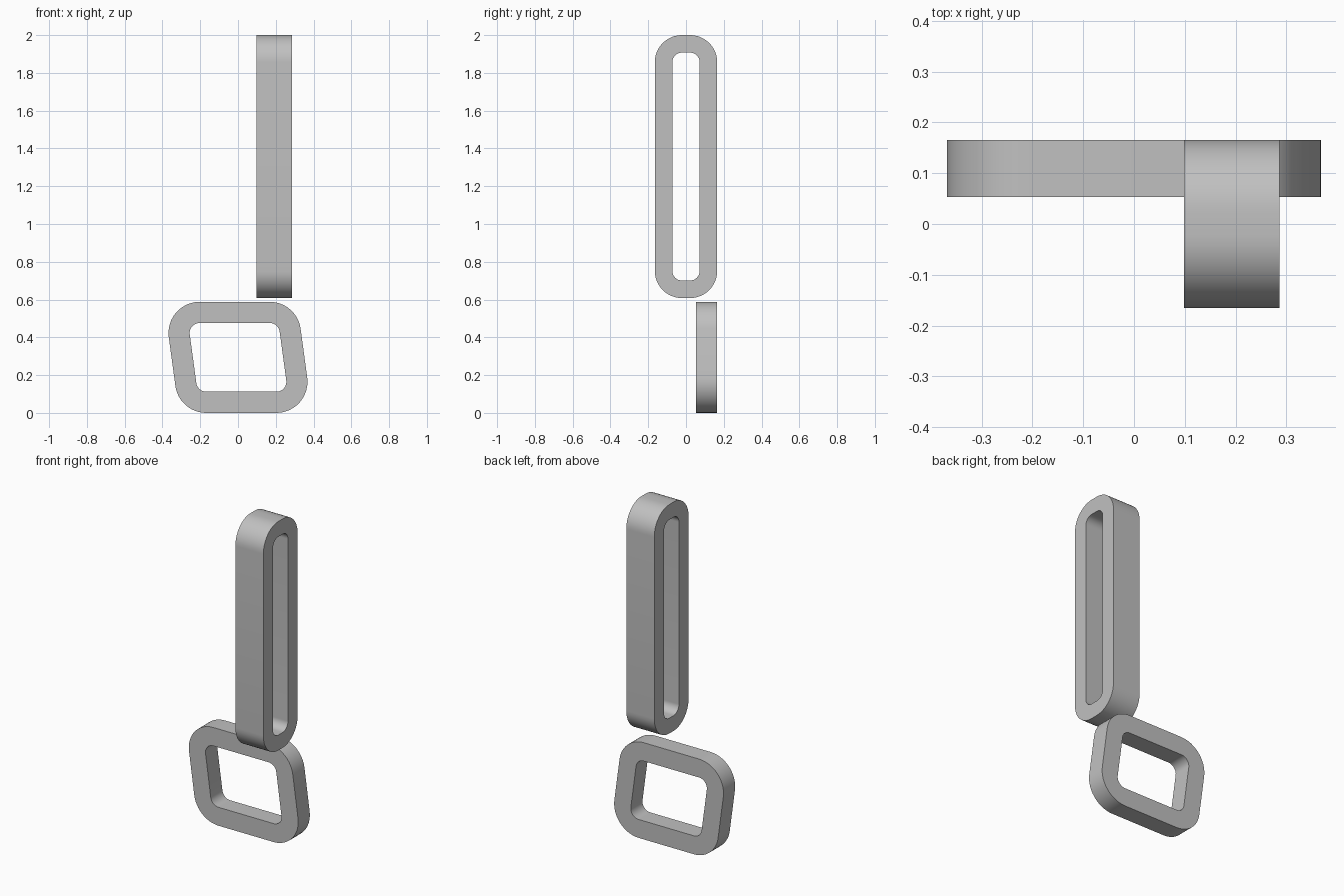
import bpy
import bmesh
from math import atan2, cos, sin, pi
from mathutils import Vector

cube = bpy.data.objects.get("Cube")
if cube:
    bpy.data.objects.remove(cube)

grey = bpy.data.materials.new("plain_grey")
grey.use_nodes = True
colour = (0.53, 0.53, 0.53, 1)
grey.diffuse_color = colour
grey.node_tree.nodes["Principled BSDF"].inputs["Base Color"].default_value = colour

STEPS = 12


def rounded_loop(centres, radius):
    """Outline of a polygon swollen by a radius; centres run counter-clockwise."""
    points = []
    count = len(centres)
    for i, c in enumerate(centres):
        into = c - centres[i - 1]
        out = centres[(i + 1) % count] - c
        start = atan2(into.y, into.x) - pi / 2
        sweep = (atan2(out.y, out.x) - pi / 2 - start) % (2 * pi)
        for k in range(STEPS + 1):
            a = start + sweep * k / STEPS
            points.append(c + radius * Vector((cos(a), sin(a))))
    return points


def make_link(name, centres, outer_r, inner_r, near, far, place):
    """Closed ring between two concentric outlines, given depth from near to far."""
    centres = [Vector(c) for c in centres]
    outer = rounded_loop(centres, outer_r)
    inner = rounded_loop(centres, inner_r)
    bm = bmesh.new()
    loops = [[bm.verts.new(place(p.x, p.y, d)) for p in outline]
             for outline, d in ((outer, near), (outer, far), (inner, far), (inner, near))]
    n = len(outer)
    for a, b in zip(loops, loops[1:] + loops[:1]):
        for i in range(n):
            j = (i + 1) % n
            bm.faces.new((a[i], a[j], b[j], b[i]))
    bmesh.ops.recalc_face_normals(bm, faces=bm.faces)
    mesh = bpy.data.meshes.new(name)
    bm.to_mesh(mesh)
    bm.free()
    mesh.materials.append(grey)
    obj = bpy.data.objects.new(name, mesh)
    bpy.context.collection.objects.link(obj)
    bpy.ops.object.select_all(action='DESELECT')
    obj.select_set(True)
    bpy.context.view_layer.objects.active = obj
    bpy.ops.object.shade_smooth_by_angle(angle=pi / 6)
    return obj


# Tall upright link, outlined in the side plane
make_link("upper_link",
          [(-0.022, 0.751), (0.022, 0.751), (0.022, 1.857), (-0.022, 1.857)],
          0.143, 0.05, 0.098, 0.286, lambda u, v, d: (d, u, v))

# Short slanted link, outlined in the front plane
make_link("lower_link",
          [(-0.168, 0.165), (0.203, 0.165), (0.168, 0.423), (-0.203, 0.423)],
          0.165, 0.053, 0.053, 0.165, lambda u, v, d: (u, d, v))
